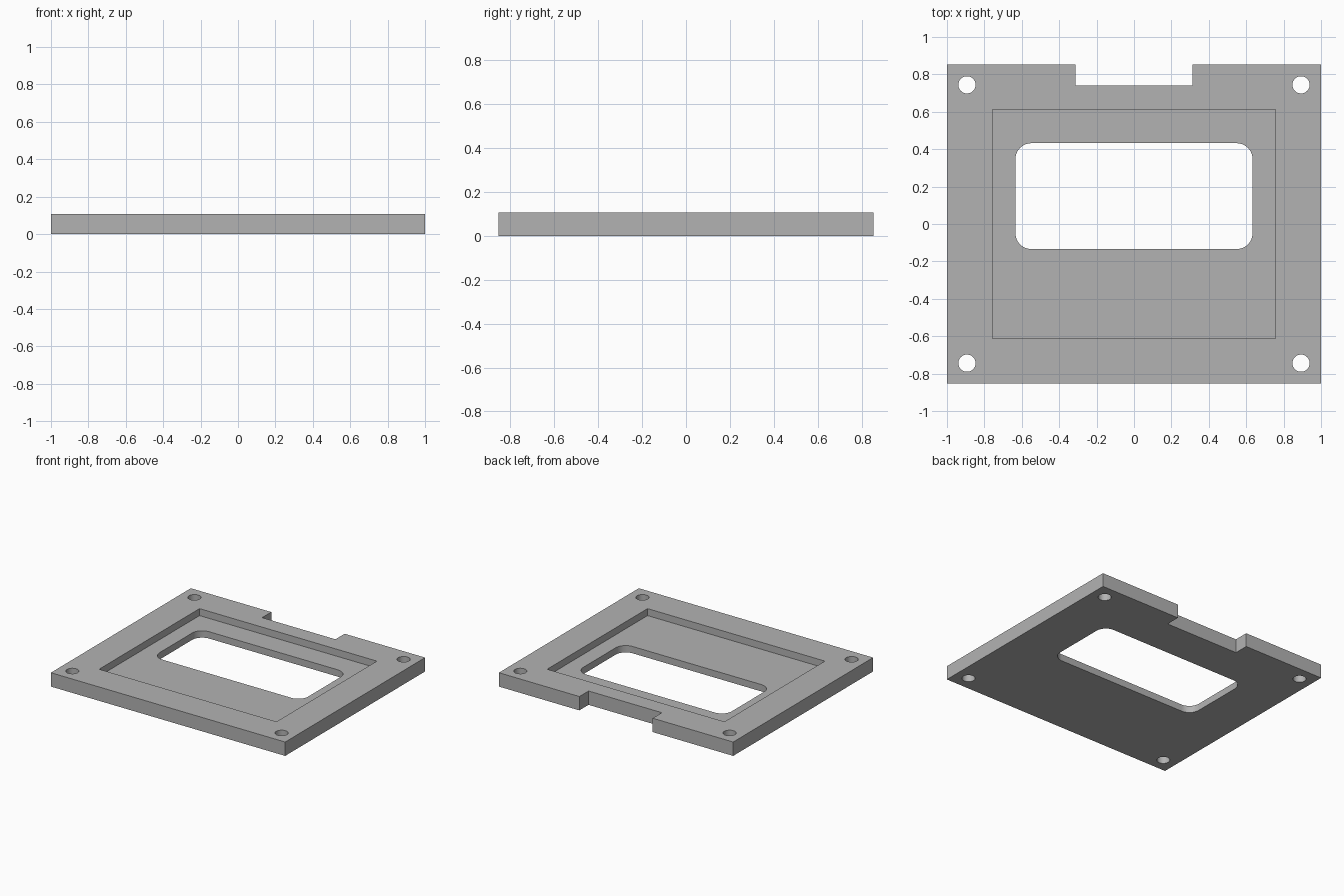
import bpy
import bmesh
from math import cos, sin, pi, radians

cube = bpy.data.objects.get("Cube")
if cube:
    bpy.data.objects.remove(cube, do_unlink=True)

THICK, FLOOR = 0.107, 0.053

grey = bpy.data.materials.new("mid grey")
grey.use_nodes = True
colour = (0.45, 0.45, 0.45, 1)
grey.diffuse_color = colour
grey.node_tree.nodes["Principled BSDF"].inputs["Base Color"].default_value = colour


def prism(name, outline, z0, z1):
    """Extrude a counter-clockwise outline from z0 to z1."""
    bm = bmesh.new()
    face = bm.faces.new([bm.verts.new((x, y, z0)) for x, y in outline])
    grown = bmesh.ops.extrude_face_region(bm, geom=[face])["geom"]
    tops = [v for v in grown if isinstance(v, bmesh.types.BMVert)]
    bmesh.ops.translate(bm, verts=tops, vec=(0, 0, z1 - z0))
    bmesh.ops.recalc_face_normals(bm, faces=bm.faces)
    mesh = bpy.data.meshes.new(name)
    bm.to_mesh(mesh)
    bm.free()
    mesh.materials.append(grey)
    obj = bpy.data.objects.new(name, mesh)
    bpy.context.collection.objects.link(obj)
    return obj


def rectangle(x, y0, y1):
    return [(-x, y0), (x, y0), (x, y1), (-x, y1)]


def arc(cx, cy, r, start, sweep, steps):
    return [(cx + r * cos(start + sweep * i / steps),
             cy + r * sin(start + sweep * i / steps)) for i in range(steps)]


def rounded(x, y0, y1, r):
    points = []
    for i, (cx, cy) in enumerate(rectangle(x - r, y0 + r, y1 - r)):
        start = pi + i * pi / 2
        points += arc(cx, cy, r, start, pi / 2, 10)
        points.append((cx + r * cos(start + pi / 2), cy + r * sin(start + pi / 2)))
    return points


# Plate with a cable notch in the back edge
half_y, notch_x, notch_y = 0.853, 0.313, 0.741
outline = [(-1, -half_y), (1, -half_y), (1, half_y), (notch_x, half_y),
           (notch_x, notch_y), (-notch_x, notch_y), (-notch_x, half_y), (-1, half_y)]
plate = prism("bezel_plate", outline, 0, THICK)

# Cutters: square recess, rounded window and four screw holes
cutters = [prism("recess_cutter", rectangle(0.757, -0.612, 0.612), FLOOR, 0.3),
           prism("window_cutter", rounded(0.634, -0.134, 0.432, 0.085), -0.2, 0.4)]
for sx in (-1, 1):
    for sy in (-1, 1):
        hole = arc(sx * 0.893, sy * 0.744, 0.046, 0, 2 * pi, 40)
        cutters.append(prism("screw_hole_cutter", hole, -0.2, 0.4))

for cutter in cutters:
    cutter.hide_render = True
    mod = plate.modifiers.new(cutter.name, "BOOLEAN")
    mod.operation = "DIFFERENCE"
    mod.solver = "EXACT"
    mod.object = cutter

# Bake the cuts and drop the cutters
bpy.context.view_layer.update()
baked = bpy.data.meshes.new_from_object(
    plate.evaluated_get(bpy.context.evaluated_depsgraph_get()))
plate.modifiers.clear()
plate.data = baked
for cutter in cutters:
    bpy.data.objects.remove(cutter, do_unlink=True)

for obj in bpy.context.selected_objects:
    obj.select_set(False)
plate.select_set(True)
bpy.context.view_layer.objects.active = plate
bpy.ops.object.shade_smooth_by_angle(angle=radians(30))
